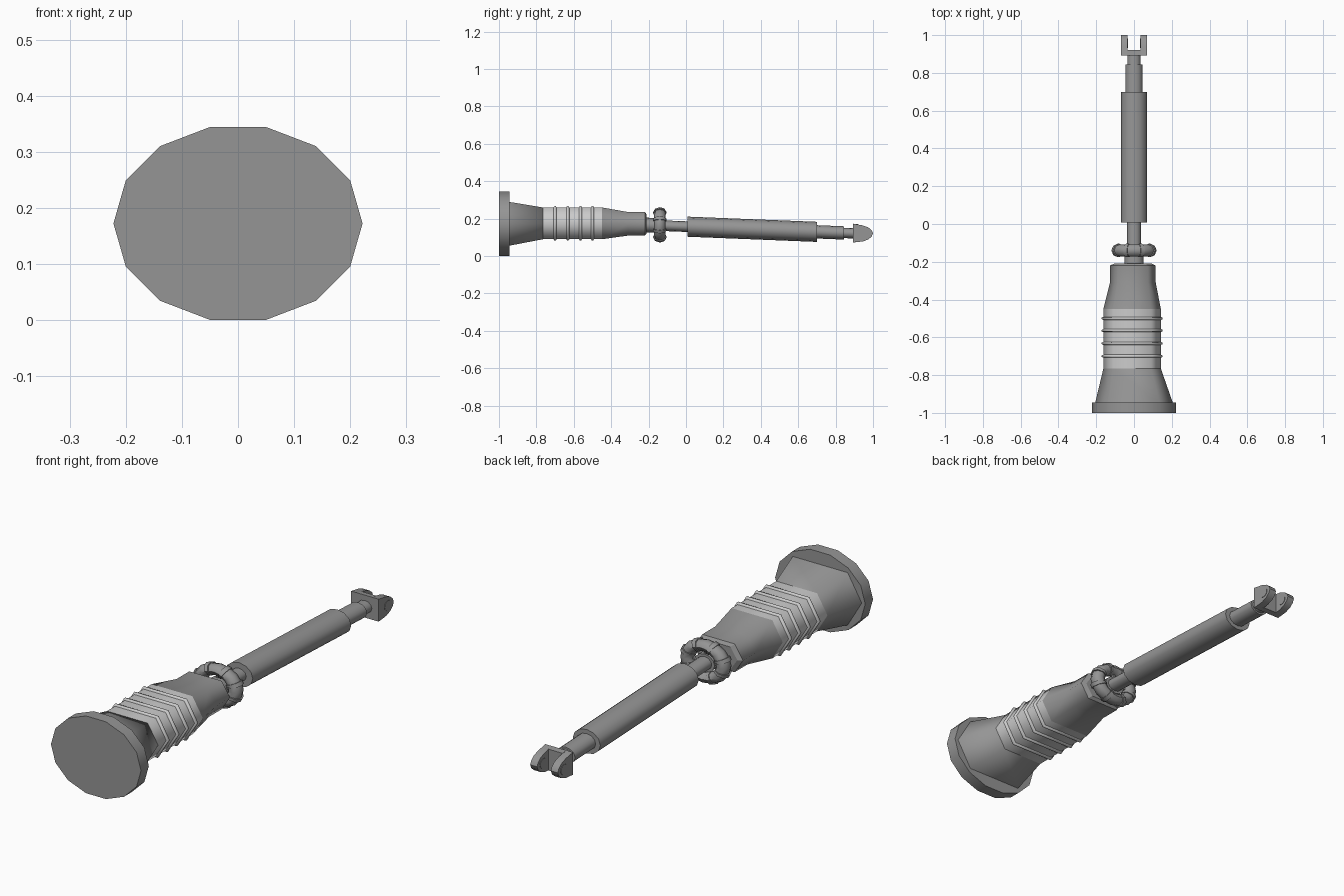
import bpy, bmesh
from math import sin, cos, pi, radians

if "Cube" in bpy.data.objects:
    bpy.data.objects.remove(bpy.data.objects["Cube"])

HEX = [(1, 0), (.66, 1), (-.66, 1), (-1, 0), (-.66, -1), (.66, -1)]


def grey(name, value):
    mat = bpy.data.materials.new(name)
    mat.diffuse_color = (value, value, value, 1)
    mat.use_nodes = True
    mat.node_tree.nodes["Principled BSDF"].inputs["Base Color"].default_value = mat.diffuse_color
    return mat


DARK = grey("dark_grey", .30)
LIGHT = grey("mid_grey", .55)


def ngon(n):
    return [(cos(2 * pi * i / n), sin(2 * pi * i / n)) for i in range(n)]


def axis_z(y):
    return .1575 - .04 * y


def finish(name, bm, smooth=None, mat=DARK):
    bmesh.ops.recalc_face_normals(bm, faces=bm.faces[:])
    me = bpy.data.meshes.new(name)
    bm.to_mesh(me)
    bm.free()
    me.materials.append(mat)
    ob = bpy.data.objects.new(name, me)
    bpy.context.collection.objects.link(ob)
    if smooth:
        bpy.ops.object.select_all(action='DESELECT')
        ob.select_set(True)
        bpy.context.view_layer.objects.active = ob
        bpy.ops.object.shade_smooth_by_angle(angle=radians(smooth))
    return ob


def skin(bm, a, b):
    """Quads between two closed rings of vertices"""
    n = len(a)
    for i in range(n):
        j = (i + 1) % n
        bm.faces.new((a[i], a[j], b[j], b[i]))


def loft(name, section, stations, smooth=None, mat=DARK):
    """stations: (y, centre x, centre z, half width, half height)"""
    bm = bmesh.new()
    rings = [[bm.verts.new((cx + u * rx, y, cz + v * rz)) for u, v in section]
             for y, cx, cz, rx, rz in stations]
    for a, b in zip(rings, rings[1:]):
        skin(bm, a, b)
    bm.faces.new(rings[0])
    bm.faces.new(rings[-1])
    return finish(name, bm, smooth, mat)


def rod(name, y0, y1, rx, n=12):
    return loft(name, ngon(n), [(y, 0, axis_z(y), rx, rx * .79) for y in (y0, y1)], 40)


# Fourteen-sided end plate
loft("base_plate", ngon(14), [(-1, 0, .1725, .222, .1765), (-.945, 0, .1725, .222, .1765)], 40)

# Hexagonal housing, softly shaded: flare, grip, tapered neck
loft("flare", HEX, [(-.945, 0, .1725, .205, .117), (-.765, -.01, .175, .152, .085)], 75)
loft("grip", HEX, [(-.765, -.01, .175, .152, .085), (-.45, -.01, .175, .152, .085)], 75, LIGHT)
loft("neck", HEX, [(-.45, -.01, .175, .152, .085), (-.31, -.006, .1725, .121, .063),
                   (-.22, -.006, .1725, .121, .063)], 75)
loft("neck_cap", HEX, [(-.22, -.006, .1725, .121, .063), (-.21, -.006, .172, .1, .05)])

# Raised grip ribs
for k, y in enumerate((-.70, -.632, -.564, -.50)):
    loft(f"grip_rib_{k + 1}", HEX,
         [(y + d, -.01, .175, .152 + e, .085 + e * .75)
          for d, e in ((-.008, 0), (-.004, .009), (.004, .009), (.008, 0))], 75, LIGHT)

# Telescoping rod
rod("collar_rod", -.212, -.13, .05)
rod("thin_rod", -.13, .01, .036)
rod("main_tube", .007, .70, .068)
rod("inner_tube", .70, .845, .045)
rod("end_rod", .845, .90, .035)


# Ring with raised bands, squashed like the rest of the model
def ring_part(name, a0, a1, steps, minor, closed=False, major=.089, sides=8):
    bm = bmesh.new()
    rings = []
    for s in range(steps + (0 if closed else 1)):
        a = a0 + (a1 - a0) * s / steps
        rings.append([bm.verts.new(((major + u * minor) * cos(a), -.14 + v * minor,
                                    .167 + .79 * (major + u * minor) * sin(a)))
                      for u, v in ngon(sides)])
    for s in range(steps):
        skin(bm, rings[s], rings[(s + 1) % len(rings)])
    if not closed:
        bm.faces.new(rings[0])
        bm.faces.new(rings[-1])
    return finish(name, bm, 50)


ring_part("ring", 0, 2 * pi, 16, .031, closed=True)
for k in range(8):
    a = (k + .5) * pi / 4
    ring_part(f"ring_band_{k + 1}", a - .09, a + .09, 1, .036)

# Spokes linking the ring to the rod
for k in range(4):
    a = k * pi / 2
    bm = bmesh.new()
    ends = [[bm.verts.new((r * cos(a) - u * .009 * sin(a), -.14 + v * .009,
                           .167 + .79 * (r * sin(a) + u * .009 * cos(a))))
             for u, v in ngon(6)] for r in (.03, .085)]
    skin(bm, *ends)
    finish(f"ring_spoke_{k + 1}", bm)


# Fork end: bridge, two rounded prongs, pin heads
def extrude_x(name, profile, x0, x1):
    bm = bmesh.new()
    a, b = [[bm.verts.new((x, y, z)) for y, z in profile] for x in (x0, x1)]
    skin(bm, a, b)
    bm.faces.new(a)
    bm.faces.new(b)
    return finish(name, bm, 30)


extrude_x("fork_bridge", [(.893, .073), (.92, .075), (.92, .170), (.893, .173)], -.036, .036)
prong = [(.893, .073), (.945, .078), (.975, .089), (.993, .105), (1, .122),
         (.993, .138), (.975, .153), (.945, .164), (.893, .173)]
pin = [(.957 + .024 * u, .121 + .022 * v) for u, v in ngon(12)]
for side, s in (("left", -1), ("right", 1)):
    extrude_x(f"fork_prong_{side}", prong, s * .034, s * .068)
    extrude_x(f"fork_pin_{side}", pin, s * .032, s * .070)
